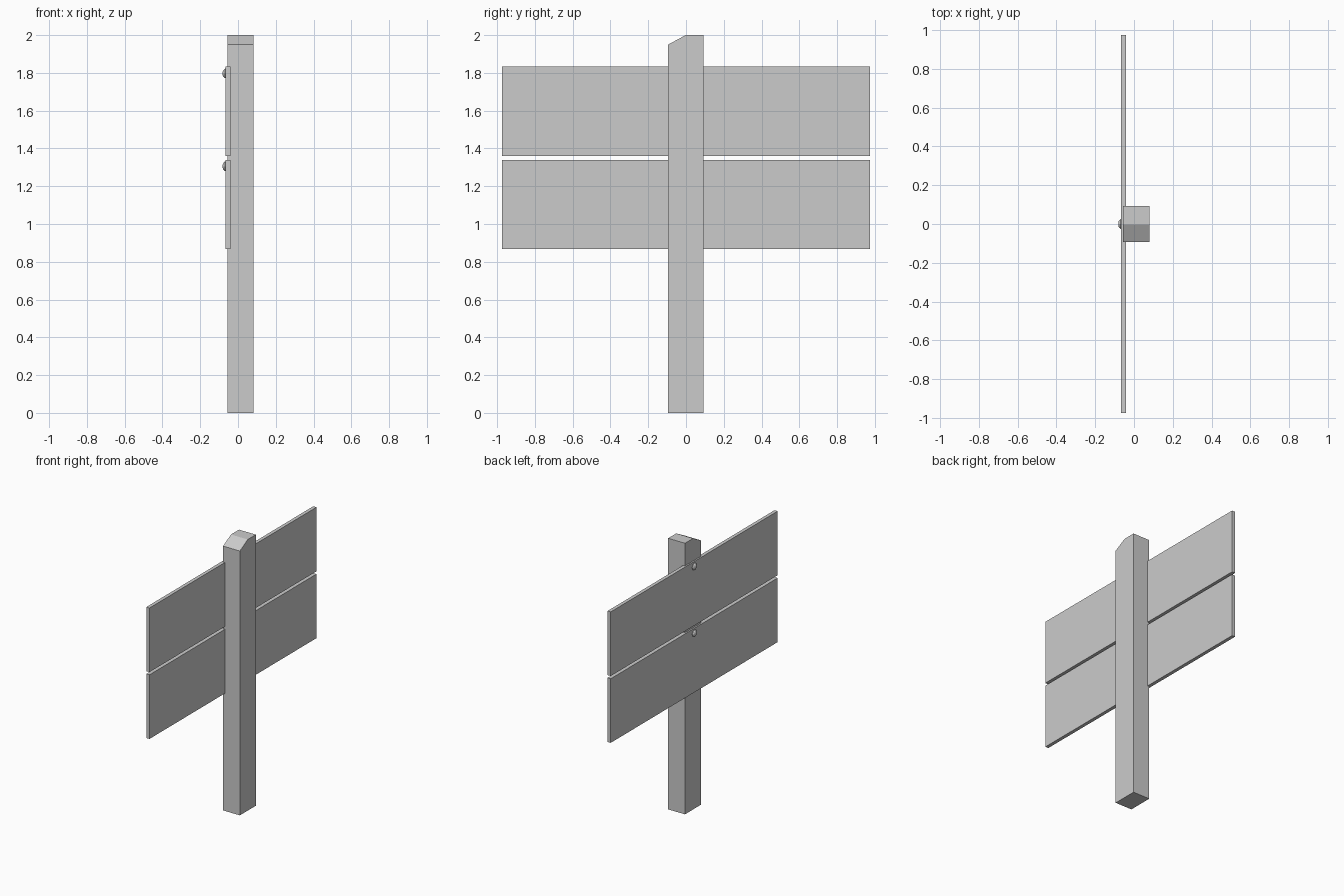
import bpy, bmesh, math

if "Cube" in bpy.data.objects:
    bpy.data.objects.remove(bpy.data.objects["Cube"])


def make_object(name, bm):
    bmesh.ops.recalc_face_normals(bm, faces=bm.faces)
    mesh = bpy.data.meshes.new(name)
    bm.to_mesh(mesh)
    bm.free()
    ob = bpy.data.objects.new(name, mesh)
    bpy.context.collection.objects.link(ob)
    return ob


def extruded_profile(name, yz, x0, x1):
    bm = bmesh.new()
    face = bm.faces.new([bm.verts.new((x0, y, z)) for y, z in yz])
    geo = bmesh.ops.extrude_face_region(bm, geom=[face])["geom"]
    verts = [g for g in geo if isinstance(g, bmesh.types.BMVert)]
    bmesh.ops.translate(bm, verts=verts, vec=(x1 - x0, 0, 0))
    return make_object(name, bm)


def bolt(name, z, sides=8):
    # Domed head: rings of (x, radius) closed by caps
    bm = bmesh.new()
    rings = []
    for x, r in ((-0.06, 0.026), (-0.070, 0.025), (-0.077, 0.018), (-0.081, 0.009)):
        rings.append([bm.verts.new((x, r * math.cos(a), z + r * math.sin(a)))
                      for a in (math.tau * i / sides for i in range(sides))])
    for a, b in zip(rings, rings[1:]):
        for i in range(sides):
            j = (i + 1) % sides
            bm.faces.new((a[i], a[j], b[j], b[i]))
    bm.faces.new(rings[0])
    bm.faces.new(rings[-1])
    return make_object(name, bm)


# Post with one sloped top edge
extruded_profile("post", [(-0.094, 0), (0.092, 0), (0.092, 2), (-0.002, 2), (-0.094, 1.95)],
                 -0.056, 0.081)

# Two sign boards, each with a bolt near its top edge
for label, z0, z1, zb in (("lower", 0.867, 1.34, 1.305), ("upper", 1.36, 1.833, 1.797)):
    w = 0.973
    extruded_profile(label + "_board", [(-w, z0), (w, z0), (w, z1), (-w, z1)], -0.067, -0.041)
    bolt(label + "_bolt", zb)
